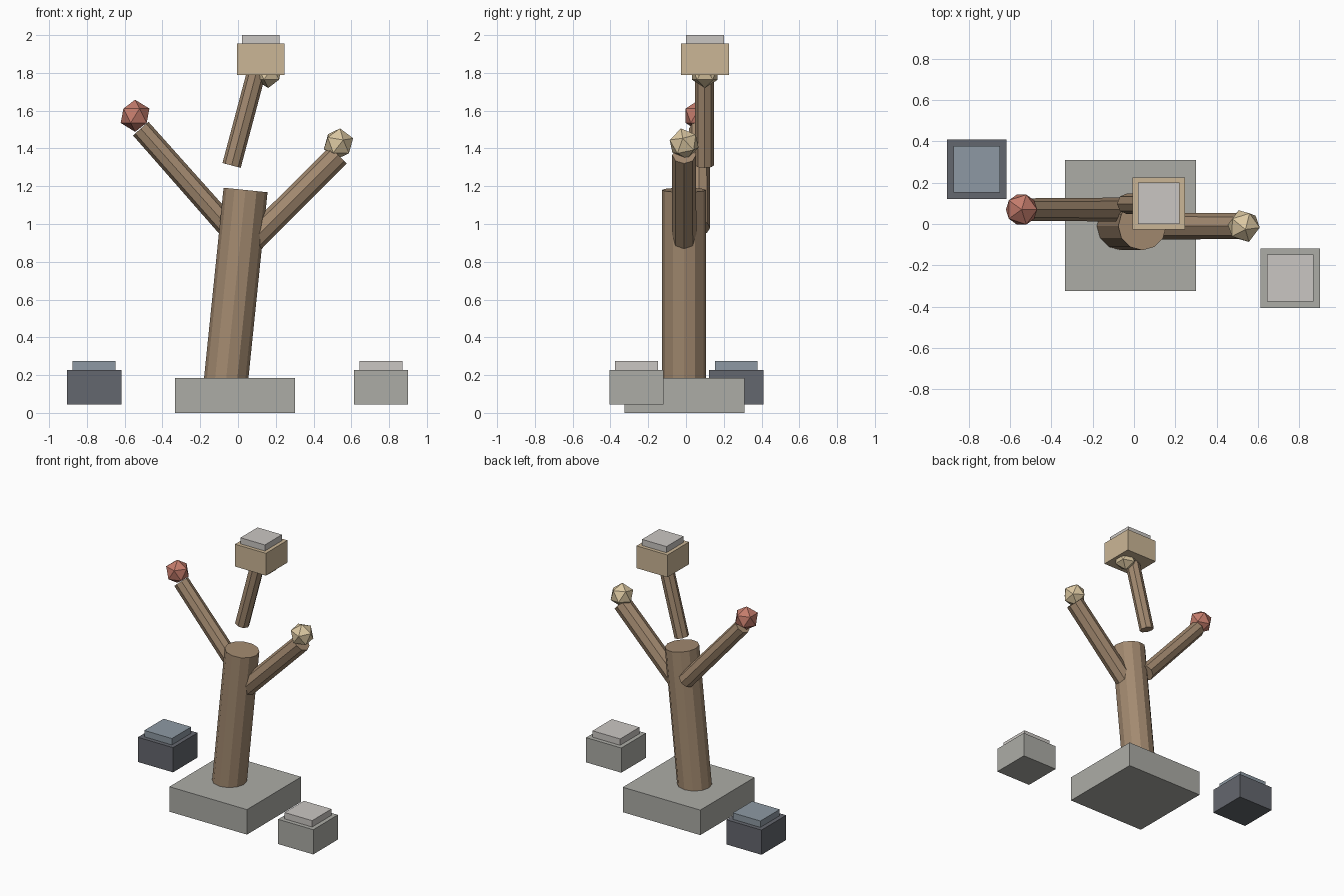
import bpy
from mathutils import Vector

old = bpy.data.objects.get("Cube")
if old:
    bpy.data.objects.remove(old, do_unlink=True)


def material(name, hex_code):
    def linear(c):
        return c / 12.92 if c <= 0.04045 else ((c + 0.055) / 1.055) ** 2.4
    value = int(hex_code, 16)
    rgb = [linear((value >> s & 255) / 255) for s in (16, 8, 0)]
    mat = bpy.data.materials.new(name)
    mat.use_nodes = True
    mat.diffuse_color = (*rgb, 1)
    bsdf = mat.node_tree.nodes["Principled BSDF"]
    bsdf.inputs["Base Color"].default_value = (*rgb, 1)
    bsdf.inputs["Roughness"].default_value = 0.9
    return mat


bark = material("bark brown", "A38A70")
stone = material("stone grey", "ACACA6")
pale = material("pale grey", "CAC6C2")
slate = material("dark slate", "64676E")
blue = material("dusty blue", "8D99A3")
tan = material("tan", "CBB696")
red = material("brick red", "C47C6C")
cream = material("cream", "DCC8A2")


def finish(name, mat):
    obj = bpy.context.object
    obj.name = name
    obj.data.materials.append(mat)
    return obj


def box(name, x, y, bottom, top, width, mat):
    bpy.ops.mesh.primitive_cube_add(size=1, location=(x, y, (bottom + top) / 2))
    bpy.context.object.scale = (width, width, top - bottom)
    return finish(name, mat)


def limb(name, start, end, radius, sides, mat=bark, taper=1.0):
    a, b = Vector(start), Vector(end)
    bpy.ops.mesh.primitive_cone_add(vertices=sides, radius1=radius, radius2=radius * taper,
                                    depth=(b - a).length, location=(a + b) / 2)
    bpy.context.object.rotation_euler = (0, (b - a).to_track_quat('Z', 'Y').to_euler().y, 0)
    tilt = Vector((0, 0, 1)).rotation_difference(b - a)
    bpy.context.object.rotation_euler = tilt.to_euler()
    return finish(name, mat)


def bud(name, location, radius, mat, turn=(0, 0, 0)):
    bpy.ops.mesh.primitive_ico_sphere_add(subdivisions=1, radius=radius,
                                          location=location, rotation=turn)
    return finish(name, mat)


def capped_block(name, x, y, levels, widths, body_mat, cap_mat):
    bottom, middle, top = levels
    box(name + "_body", x, y, bottom, middle, widths[0], body_mat)
    box(name + "_cap", x, y, middle, top, widths[1], cap_mat)


# Plinth and leaning trunk
box("plinth", -0.017, -0.007, 0, 0.185, 0.635, stone)
limb("trunk", (-0.072, -0.01, 0.09), (0.04, -0.01, 1.18), 0.117, 12)

# Branches
limb("right_branch", (-0.05, 0.07, 0.98), (-0.515, 0.07, 1.505), 0.058, 8, taper=0.94)
limb("left_branch", (0.06, -0.01, 0.895), (0.53, -0.01, 1.365), 0.065, 8, taper=0.97)
limb("top_branch", (-0.034, 0.098, 1.31), (0.11, 0.098, 1.85), 0.05, 8)

# Faceted buds
bud("right_bud", (-0.545, 0.07, 1.573), 0.085, red)
bud("left_bud", (0.532, -0.01, 1.425), 0.083, cream, (0.2, 0.1, 0))
bud("top_bud", (0.16, 0.1, 1.80), 0.08, cream)

# Stepped blocks
capped_block("top_block", 0.12, 0.1, (1.79, 1.955, 2.0), (0.253, 0.2), tan, pale)
ground_levels, ground_widths = (0.045, 0.228, 0.275), (0.288, 0.226)
capped_block("right_block", -0.762, 0.266, ground_levels, ground_widths, slate, blue)
capped_block("left_block", 0.757, -0.262, ground_levels, ground_widths, stone, pale)
